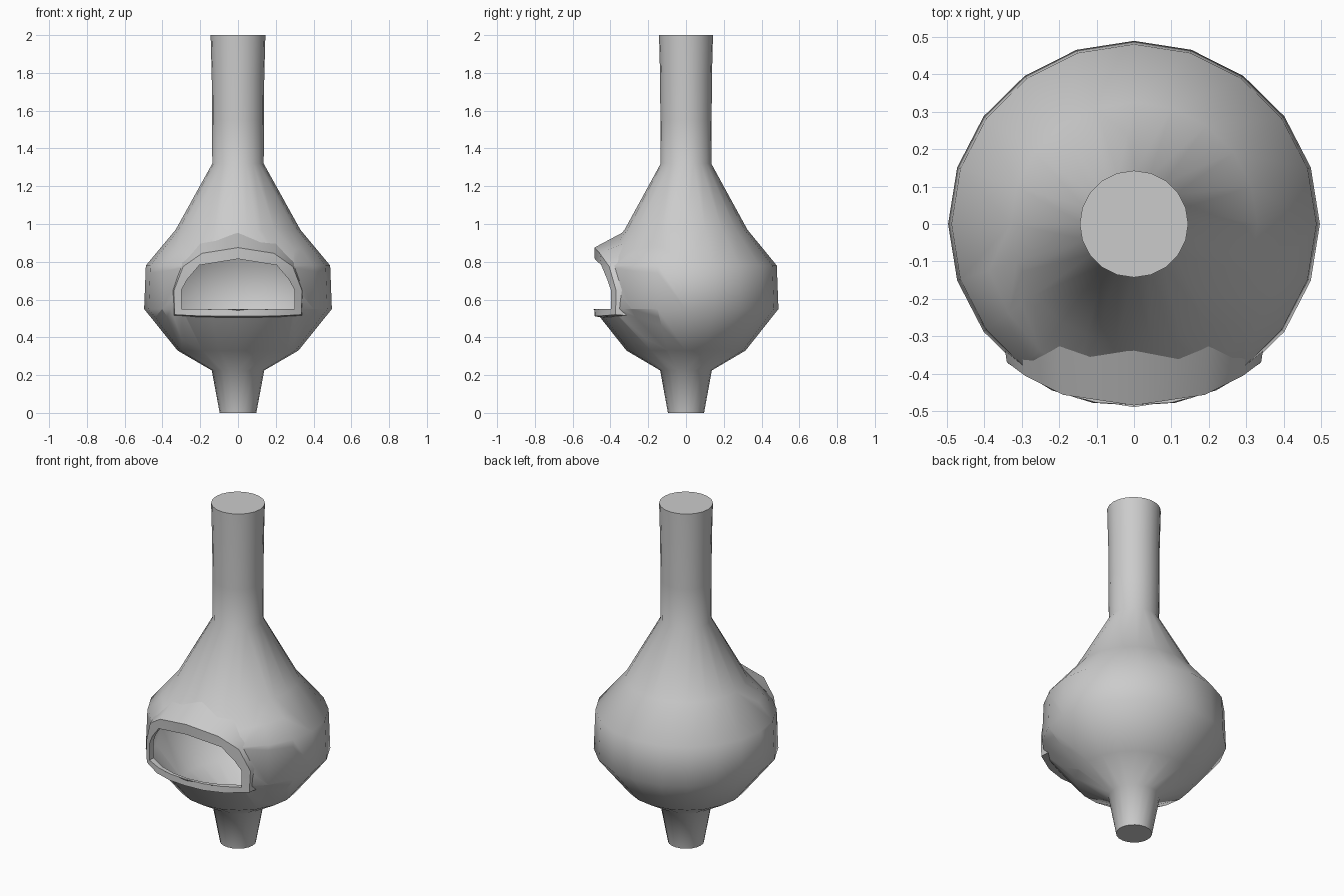
import bpy, bmesh, math
from mathutils import Vector

if "Cube" in bpy.data.objects:
    bpy.data.objects.remove(bpy.data.objects["Cube"])

SIDES = 20


def finish(name, bm, angle=60):
    mesh = bpy.data.meshes.new(name)
    bmesh.ops.recalc_face_normals(bm, faces=bm.faces)
    bm.to_mesh(mesh)
    bm.free()
    obj = bpy.data.objects.new(name, mesh)
    bpy.context.collection.objects.link(obj)
    bpy.ops.object.select_all(action='DESELECT')
    obj.select_set(True)
    bpy.context.view_layer.objects.active = obj
    bpy.ops.object.shade_smooth_by_angle(angle=math.radians(angle))
    return obj


def bridge(bm, a, b):
    n = len(a)
    for i in range(n):
        bm.faces.new((a[i], a[(i + 1) % n], b[(i + 1) % n], b[i]))


def mirrored(half):
    # half runs from bottom centre round the right side to top centre
    return half + [(-x, z) for x, z in reversed(half[1:-1])]


# Mouth outlines (x, z): opening, face edge, and hood edge on the body
inner = mirrored([(0, .55), (.1, .55), (.2, .55), (.3, .55), (.3, .65),
                  (.27, .705), (.205, .782), (0, .815)])
outer = mirrored([(0, .512), (.11, .512), (.22, .514), (.335, .52), (.34, .645),
                  (.29, .775), (.19, .845), (0, .875)])
hood = mirrored([(0, .505), (.11, .505), (.22, .508), (.338, .515), (.345, .65),
                 (.30, .80), (.20, .90), (0, .96)])

# Body: one lathed shell from foot to chimney top
profile = [(.097, 0), (.139, .225), (.32, .33), (.497, .55), (.488, .78),
           (.33, .97), (.136, 1.32), (.138, 1.55), (.139, 1.77), (.145, 2)]
bm = bmesh.new()
rings = []
for r, z in profile:
    rings.append([bm.verts.new((r * math.cos(math.tau * i / SIDES),
                                .985 * r * math.sin(math.tau * i / SIDES), z))
                  for i in range(SIDES)])
for a, b in zip(rings, rings[1:]):
    bridge(bm, a, b)
bm.faces.new(rings[0])
bm.faces.new(rings[-1])

# Cut the fire opening through the front of the shell
cut = [p for i, p in enumerate(inner) if not (p[1] < .56 and abs(p[0]) < .25)]
for i, (x0, z0) in enumerate(cut):
    x1, z1 = cut[(i + 1) % len(cut)]
    faces = [f for f in bm.faces
             if f.calc_center_median().y < -.15 and .3 < f.calc_center_median().z < 1]
    geom = set(faces)
    for f in faces:
        geom.update(f.edges)
        geom.update(f.verts)
    bmesh.ops.bisect_plane(bm, geom=list(geom), dist=1e-5, plane_co=(x0, 0, z0),
                           plane_no=(z1 - z0, 0, x0 - x1))


def inside(c):
    return c.y < -.15 and all(
        (x1 - x0) * (c.z - z0) - (z1 - z0) * (c.x - x0) > 0
        for (x0, z0), (x1, z1) in zip(cut, cut[1:] + cut[:1]))


bmesh.ops.delete(bm, geom=[f for f in bm.faces if inside(f.calc_center_median())],
                 context='FACES')
finish("fireplace_body", bm)


def body_radius(z):
    for (r0, z0), (r1, z1) in zip(profile, profile[1:]):
        if z0 <= z <= z1:
            return r0 + (r1 - r0) * (z - z0) / (z1 - z0)


def wrap(bm, outline, radius):
    # lay an outline on the curved front of the body
    return [bm.verts.new((x, -math.sqrt(max(radius(x, z) ** 2 - x * x, .01)), z))
            for x, z in outline]


# Mouth frame: hood slope, curved face and inner reveal
bm = bmesh.new()
back = wrap(bm, hood, lambda x, z: body_radius(z) - .012)
face = wrap(bm, outer, lambda x, z: .485 + .05 * abs(x))
lip = wrap(bm, inner, lambda x, z: .483 + .05 * abs(x))
reveal = wrap(bm, inner, lambda x, z: min(body_radius(z), .48) - .012)
bridge(bm, back, face)
bridge(bm, face, lip)
bridge(bm, lip, reveal)
finish("mouth_frame", bm, 35)
